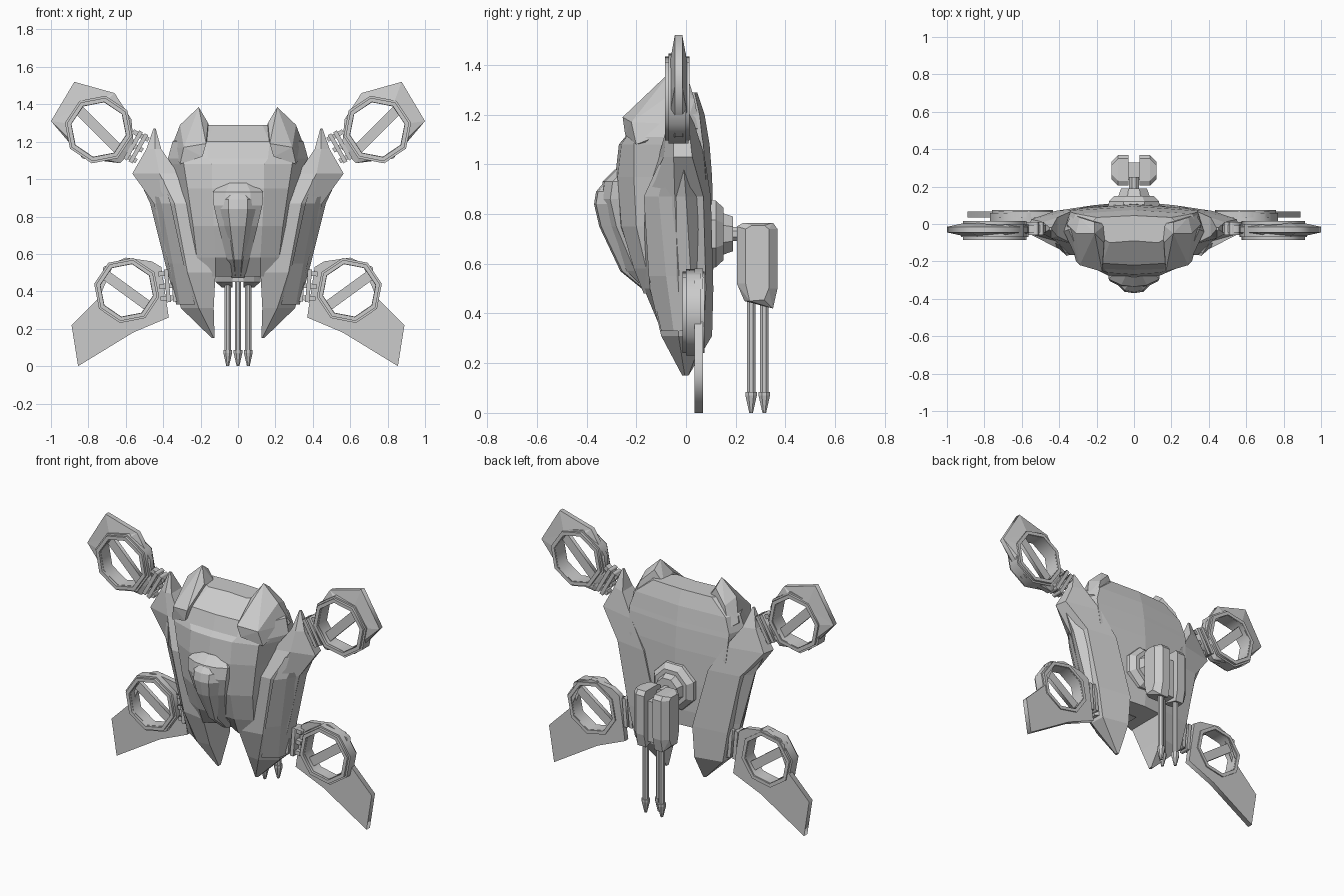
import bpy, bmesh, math
from mathutils import Vector

if "Cube" in bpy.data.objects:
    bpy.data.objects.remove(bpy.data.objects["Cube"])


def finish(name, bm, mirror=False):
    bmesh.ops.recalc_face_normals(bm, faces=bm.faces)
    me = bpy.data.meshes.new(name)
    bm.to_mesh(me)
    bm.free()
    ob = bpy.data.objects.new(name, me)
    bpy.context.collection.objects.link(ob)
    if mirror:
        ob.modifiers.new("Mirror", "MIRROR").use_mirror_merge = False
    return ob


def loft(name, sections, symmetric=False, mirror=False):
    """Skin closed horizontal rings given as (z, [(x, y), ...])."""
    bm = bmesh.new()
    rings = []
    for z, pts in sections:
        if symmetric:
            pts = pts + [(-x, y) for x, y in pts[-2:0:-1]]
        rings.append([bm.verts.new((x, y, z)) for x, y in pts])
    n = len(rings[0])
    for a, b in zip(rings, rings[1:]):
        for i in range(n):
            j = (i + 1) % n
            bm.faces.new((a[i], a[j], b[j], b[i]))
    bm.faces.new(rings[0])
    bm.faces.new(rings[-1])
    return finish(name, bm, mirror)


def hull(name, pts, mirror=False):
    bm = bmesh.new()
    for p in pts:
        bm.verts.new(p)
    bmesh.ops.convex_hull(bm, input=bm.verts)
    bmesh.ops.dissolve_limit(bm, angle_limit=0.03, verts=bm.verts, edges=bm.edges)
    return finish(name, bm, mirror)


def lathe(name, origin, axis, profile, sides=8, mirror=False):
    """Stack of (distance, radius) rings along an axis."""
    q = Vector((0, 0, 1)).rotation_difference(Vector(axis))
    bm = bmesh.new()
    rings = []
    for d, r in profile:
        ring = []
        for i in range(sides):
            a = math.tau * (i + .5) / sides
            ring.append(bm.verts.new(Vector(origin) + q @ Vector((r * math.cos(a), r * math.sin(a), d))))
        rings.append(ring)
    for a, b in zip(rings, rings[1:]):
        for i in range(sides):
            j = (i + 1) % sides
            bm.faces.new((a[i], a[j], b[j], b[i]))
    bm.faces.new(rings[0])
    bm.faces.new(rings[-1])
    return finish(name, bm, mirror)


def plate(name, outlines, y0, y1, thick=None):
    """Upright x-z plate, later outlines are holes; thick=(cx, cz, r, factor) swells the middle."""
    cu = bpy.data.curves.new(name, 'CURVE')
    cu.dimensions, cu.fill_mode, cu.extrude = '2D', 'BOTH', (y1 - y0) / 2
    for pts in outlines:
        s = cu.splines.new('POLY')
        s.points.add(len(pts) - 1)
        for p, (x, z) in zip(s.points, pts):
            p.co = (x, z, 0, 1)
        s.use_cyclic_u = True
    ob = bpy.data.objects.new(name, cu)
    bpy.context.collection.objects.link(ob)
    ob.rotation_euler.x = math.pi / 2
    ob.location.y = (y0 + y1) / 2
    bpy.ops.object.select_all(action='DESELECT')
    ob.select_set(True)
    bpy.context.view_layer.objects.active = ob
    bpy.ops.object.convert(target='MESH')
    ob = bpy.context.view_layer.objects.active
    if thick:
        for v in ob.data.vertices:
            if math.hypot(v.co.x - thick[0], v.co.y - thick[1]) < thick[2]:
                v.co.z *= thick[3]
    ob.modifiers.new("Mirror", "MIRROR").use_mirror_merge = False
    return ob


def octagon(cx, cz, r, turn):
    return [(cx + r * math.cos(turn + i * math.pi / 4), cz + r * math.sin(turn + i * math.pi / 4)) for i in range(8)]


def strip(a, b, w):
    a, b = Vector(a), Vector(b)
    d = (b - a).normalized() * w / 2
    n = Vector((-d.y, d.x))
    return [tuple(p) for p in (a + n, b + n, b - n, a - n)]


# main hull
loft("main_hull", [
    (.48, [(0, -.10), (.12, -.17), (.20, -.12), (.27, -.02), (.24, .08), (0, .10)]),
    (.58, [(0, -.21), (.12, -.21), (.22, -.16), (.28, -.04), (.27, .085), (0, .11)]),
    (.75, [(0, -.27), (.13, -.26), (.24, -.20), (.31, -.05), (.30, .085), (0, .11)]),
    (.95, [(0, -.285), (.14, -.275), (.27, -.21), (.34, -.05), (.33, .08), (0, .105)]),
    (1.08, [(0, -.27), (.14, -.26), (.29, -.21), (.375, -.04), (.34, .07), (0, .095)]),
    (1.11, [(0, -.245), (.16, -.24), (.30, -.20), (.375, -.04), (.34, .065), (0, .09)]),
    (1.20, [(0, -.22), (.17, -.21), (.29, -.16), (.35, -.03), (.31, .055), (0, .075)]),
    (1.29, [(0, -.09), (.13, -.10), (.20, -.06), (.24, -.01), (.20, .035), (0, .045)]),
], symmetric=True)

# raised shoulder horns
hull("shoulder_horn", [(.17, -.255, 1.19), (.19, -.245, 1.12), (.29, -.22, 1.17), (.31, -.2, 1.08),
                       (.16, -.1, 1.3), (.21, -.05, 1.385), (.31, -.05, 1.29), (.36, 0, 1.16),
                       (.29, .035, 1.26), (.21, .01, 1.34), (.33, .055, 1.14), (.15, 0, 1.26)], True)

# canopy frame and raised glass
for name, k, dy, rows in (
    ("canopy_frame", 1, 0, [(.47, .035, .14), (.57, .06, .245), (.75, .105, .32), (.86, .13, .345), (.93, .135, .335), (.98, .09, .285)]),
    ("canopy_glass", .8, .024, [(.48, .035, .13), (.57, .05, .24), (.75, .105, .325), (.84, .13, .346), (.89, .125, .338), (.93, .08, .305)])):
    loft(name, [(z, [(0, -y - dy), (w * .5 * k, -y - dy + .008), (w * k, -y + .04), (w * k, -y + .12), (0, -y + .12)])
                for z, w, y in rows], symmetric=True)

# side plates running from wing root down into the lower prongs
loft("side_plate", [
    (.15, [(.125, -.01), (.13, -.015), (.14, -.005), (.14, .01), (.125, .01)]),
    (.31, [(.13, -.09), (.21, -.10), (.305, -.03), (.30, .07), (.13, .105)]),
    (.50, [(.12, -.17), (.27, -.145), (.36, -.03), (.34, .08), (.12, .11)]),
    (.87, [(.22, -.17), (.34, -.165), (.45, -.045), (.42, .07), (.22, .10)]),
    (1.03, [(.32, -.11), (.42, -.09), (.565, -.05), (.55, .025), (.32, .075)]),
    (1.16, [(.41, -.065), (.445, -.075), (.49, -.05), (.485, .01), (.41, .035)]),
    (1.27, [(.44, -.03), (.445, -.035), (.452, -.03), (.452, -.02), (.44, -.02)]),
], mirror=True)

# outer ridge on each side plate
loft("side_ridge", [
    (.33, [(.23, -.10), (.31, -.05), (.33, .03), (.28, .06)]),
    (.55, [(.29, -.15), (.35, -.08), (.39, .02), (.32, .07)]),
    (.87, [(.36, -.17), (.41, -.11), (.47, .00), (.40, .07)]),
    (1.0, [(.40, -.11), (.46, -.08), (.53, -.01), (.45, .05)]),
], mirror=True)

# four lift fans: tail fin, ring, raised rim, cross bar and hinge
fans = {
    "upper": (.745, 1.265, .19, -.085, .015, math.pi / 4, (-.045, -.015), 2.6,
              [(1, 1.31), (.875, 1.52), (.66, 1.46), (.57, 1.32), (.555, 1.16), (.63, 1.085), (.83, 1.11)],
              ((.49, 1.24), (.575, 1.09)), (.028, .015), (.06, .01)),
    "lower": (.595, .405, .183, -.015, .075, -math.pi * .8, (.035, .068), 1,
              [(.74, .37), (.89, .22), (.855, 0), (.56, .18), (.37, .26), (.385, .36), (.41, .53), (.46, .56), (.60, .58), (.72, .53)],
              ((.35, .52), (.335, .345)), (.035, -.003), (-.005, .06)),
}
for key, (cx, cz, r, y0, y1, ang, fy, swell, outline, hinge, off, hy) in fans.items():
    turn = .2
    hole = octagon(cx, cz, r * .78, turn)
    plate(key + "_fan_fin", [outline, hole], *fy, thick=(cx, cz, r * .85, swell))
    plate(key + "_fan_ring", [octagon(cx, cz, r * .97, turn), hole], y0 + .015, y1 - .015)
    plate(key + "_fan_rim", [octagon(cx, cz, r * .91, turn), octagon(cx, cz, r * .79, turn)], y0, y1)
    u = Vector((math.cos(ang), math.sin(ang))) * r * .8
    c = Vector((cx, cz))
    ym = (y0 + y1) / 2
    plate(key + "_fan_bar", [strip(c - u, c + u, .055)], ym - .01, ym + .015)
    a, b = Vector(hinge[0]), Vector(hinge[1])
    o = Vector(off)
    hy = sorted(hy) if key == "lower" else (-.06, .01)
    plate(key + "_hinge_inner", [strip(a, b, .022)], *hy)
    plate(key + "_hinge_outer", [strip(a + o, b + o, .022)], *hy)
    for t in (.12, .5, .88):
        p = a.lerp(b, t)
        plate(key + "_hinge_pin", [strip(p - o * .8, p + o * 2.2, .025)], hy[0] + .015, hy[1] - .015)

# rear turret mount
lathe("turret_mount", (0, 0, .72), (0, 1, 0), [(.08, .15), (.12, .145), (.15, .115), (.15, .09), (.19, .075), (.19, .03), (.25, .03)])

# gun housing: two cheeks around a recessed core
cheek = []
for x, s in ((.03, 0), (.085, 0), (.12, .035)):
    cheek += [(x, .205 + s, .75 - s * .3), (x, .23 + s, .765 - s * .3), (x, .35 - s, .765 - s * .3), (x, .368 - s, .74),
              (x, .205 + s, .52), (x, .235 + s * .6, .45), (x, .368 - s, .50), (x, .35 - s, .42 + s)]
hull("gun_cheek", cheek, True)
hull("gun_core", [(x, y, z) for x in (-.035, .035) for y in (.235, .33) for z in (.45, .70)])

# three barrels with pointed muzzles
for x, y in ((-.055, .315), (.055, .315), (0, .262)):
    lathe("gun_barrel", (x, y, 0), (0, 0, 1), [(0, .008), (.07, .025), (.085, .025), (.085, .018), (.48, .018)])
